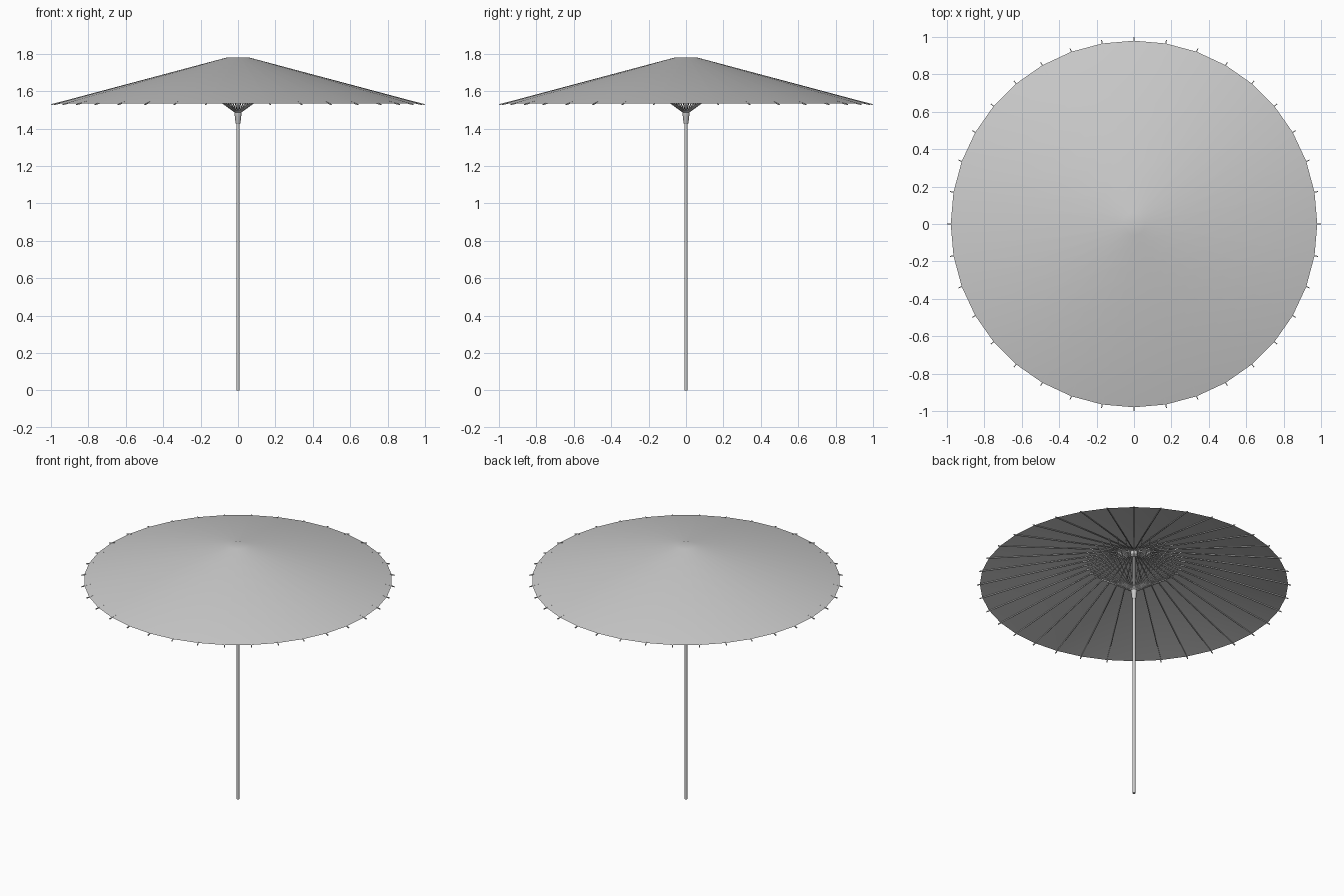
import bpy, bmesh, math
from mathutils import Vector

if "Cube" in bpy.data.objects:
    bpy.data.objects.remove(bpy.data.objects["Cube"])

N = 36                                  # ribs around the canopy
R0, Z0, R1, Z1 = 0.06, 1.78, 0.98, 1.535  # canopy top edge and rim
SLOPE = (Z1 - Z0) / (R1 - R0)


def canopy_z(r):
    return Z0 + (r - R0) * SLOPE


def lathe(name, profile, sides, smooth=True, cap=True):
    """Revolve (radius, z) points listed from bottom to top."""
    bm = bmesh.new()
    rings = []
    for r, z in profile:
        rings.append([bm.verts.new((r * math.cos(a), r * math.sin(a), z))
                      for a in (2 * math.pi * i / sides for i in range(sides))])
    for lo, hi in zip(rings, rings[1:]):
        for i in range(sides):
            j = (i + 1) % sides
            bm.faces.new((lo[i], lo[j], hi[j], hi[i]))
    if cap:
        bm.faces.new(rings[0][::-1])
    bm.faces.new(rings[-1])
    return finish(name, bm, smooth)


def finish(name, bm, smooth=False):
    mesh = bpy.data.meshes.new(name)
    bm.to_mesh(mesh)
    bm.free()
    ob = bpy.data.objects.new(name, mesh)
    bpy.context.collection.objects.link(ob)
    if smooth:
        bpy.context.view_layer.objects.active = ob
        ob.select_set(True)
        bpy.ops.object.shade_smooth_by_angle(angle=math.radians(35))
        ob.select_set(False)
    return ob


def radial_bars(name, start, end, width, height):
    """Thin bars from (r, z) start to end, repeated around the pole."""
    bm = bmesh.new()
    for k in range(N):
        a = 2 * math.pi * k / N
        out = Vector((math.cos(a), math.sin(a), 0))
        side = Vector((-math.sin(a), math.cos(a), 0))
        p = out * start[0] + Vector((0, 0, start[1]))
        q = out * end[0] + Vector((0, 0, end[1]))
        up = (q - p).normalized().cross(side)
        rings = []
        for c in (p, q):
            rings.append([bm.verts.new(c + side * s * width / 2 + up * t * height / 2)
                          for s, t in ((-1, -1), (1, -1), (1, 1), (-1, 1))])
        bm.faces.new(rings[0])
        bm.faces.new(rings[1][::-1])
        for i in range(4):
            j = (i + 1) % 4
            bm.faces.new((rings[0][j], rings[0][i], rings[1][i], rings[1][j]))
    bmesh.ops.recalc_face_normals(bm, faces=bm.faces)
    return finish(name, bm)


# Pole
lathe("pole", [(0.009, 0), (0.009, 1.77)], 16)

# Canopy: shallow cone with a small flat top
lathe("canopy", [(R1, Z1), (R0, Z0)], N, cap=False)

# Ribs just under the cloth, poking out past the rim
radial_bars("ribs", (0.02, canopy_z(0.045) - 0.009), (0.998, canopy_z(0.998) - 0.002), 0.005, 0.006)

# Struts from the runner up to the ribs
radial_bars("struts", (0.015, 1.487), (0.32, canopy_z(0.32) - 0.003), 0.004, 0.005)

# Runner that slides on the pole
lathe("runner", [(0.011, 1.425), (0.014, 1.43), (0.016, 1.465), (0.02, 1.475),
                 (0.02, 1.492), (0.012, 1.497)], 16)

# Hub under the canopy top
lathe("top_hub", [(0.014, 1.735), (0.022, 1.745), (0.022, 1.776)], 16)
